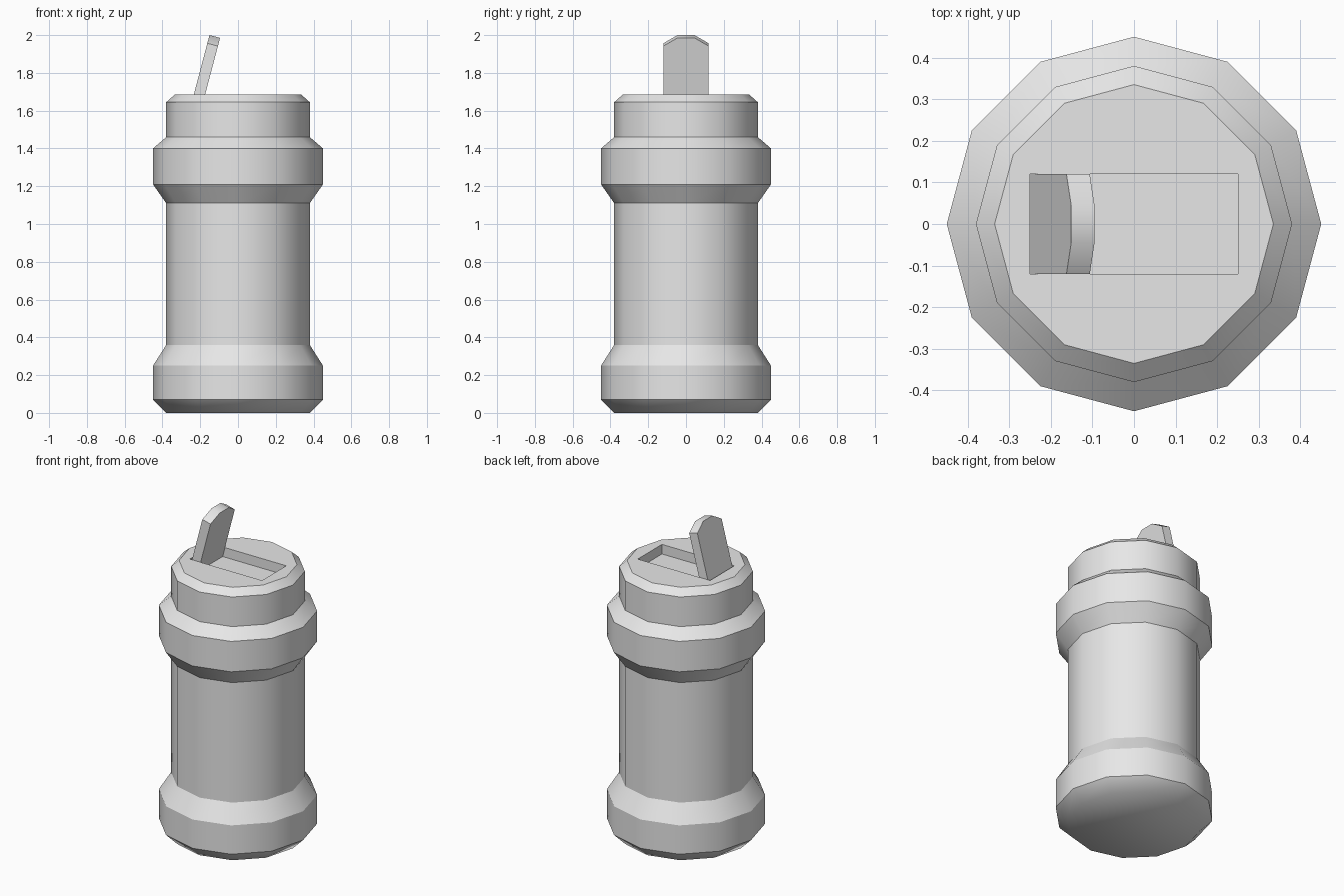
import bpy, bmesh, math
from mathutils import Matrix

if "Cube" in bpy.data.objects:
    bpy.data.objects.remove(bpy.data.objects["Cube"], do_unlink=True)

# One plain grey for the whole model
grey = bpy.data.materials.new("light_grey")
grey.use_nodes = True
grey.diffuse_color = (0.8, 0.8, 0.8, 1)
grey.node_tree.nodes["Principled BSDF"].inputs["Base Color"].default_value = (0.8, 0.8, 0.8, 1)

SIDES = 12
TOP, FLOOR = 1.685, 1.625
HALF_LENGTH, HALF_WIDTH = 0.25, 0.12


def finish(bm, name):
    bmesh.ops.recalc_face_normals(bm, faces=bm.faces)
    mesh = bpy.data.meshes.new(name)
    bm.to_mesh(mesh)
    bm.free()
    mesh.materials.append(grey)
    obj = bpy.data.objects.new(name, mesh)
    bpy.context.collection.objects.link(obj)
    bpy.ops.object.select_all(action='DESELECT')
    obj.select_set(True)
    bpy.context.view_layer.objects.active = obj
    bpy.ops.object.shade_smooth_by_angle(angle=math.radians(31))
    return obj


def loop_edges(bm, ring):
    pairs = zip(ring, ring[1:] + ring[:1])
    return [bm.edges.get(p) or bm.edges.new(p) for p in pairs]


def skin(bm, low, high):
    n = len(low)
    for i in range(n):
        j = (i + 1) % n
        bm.faces.new((low[i], low[j], high[j], high[i]))


# Body: stacked twelve-sided rings (radius, height)
profile = [(0.38, 0), (0.45, 0.07), (0.45, 0.25), (0.38, 0.36), (0.38, 1.11),
           (0.45, 1.21), (0.45, 1.4), (0.38, 1.46), (0.38, 1.645), (0.335, TOP)]
bm = bmesh.new()
rings = []
for radius, z in profile:
    angles = [math.tau * i / SIDES for i in range(SIDES)]
    rings.append([bm.verts.new((radius * math.cos(a), radius * math.sin(a), z)) for a in angles])
for low, high in zip(rings, rings[1:]):
    skin(bm, low, high)
bm.faces.new(rings[0])

# Rectangular recess in the lid
corners = [(-1, -1), (1, -1), (1, 1), (-1, 1)]
mouth, base = [[bm.verts.new((sx * HALF_LENGTH, sy * HALF_WIDTH, z)) for sx, sy in corners]
               for z in (TOP, FLOOR)]
skin(bm, base, mouth)
bm.faces.new(base)
edges = loop_edges(bm, rings[-1]) + loop_edges(bm, mouth)
bmesh.ops.triangle_fill(bm, edges=edges, use_beauty=True, normal=(0, 0, 1))
body = finish(bm, "bottle_body")

# The base blends softly into its bevel
for edge in body.data.edges:
    if all(body.data.vertices[v].co.z < 0.001 for v in edge.vertices):
        edge.use_edge_sharp = False

# Flip-up spout, hinged at the end of the recess
outline = [(-0.12, 0), (0.12, 0), (0.12, 0.343), (0.045, 0.388), (-0.045, 0.388), (-0.12, 0.343)]
bm = bmesh.new()
back, front = [[bm.verts.new((x, y, z)) for y, z in outline] for x in (0, 0.058)]
skin(bm, back, front)
bm.faces.new(back)
bm.faces.new(front)
tilt = Matrix.Translation((-HALF_LENGTH, 0, FLOOR)) @ Matrix.Rotation(math.radians(14.8), 4, 'Y')
bmesh.ops.transform(bm, matrix=tilt, verts=bm.verts)
finish(bm, "flip_spout")
